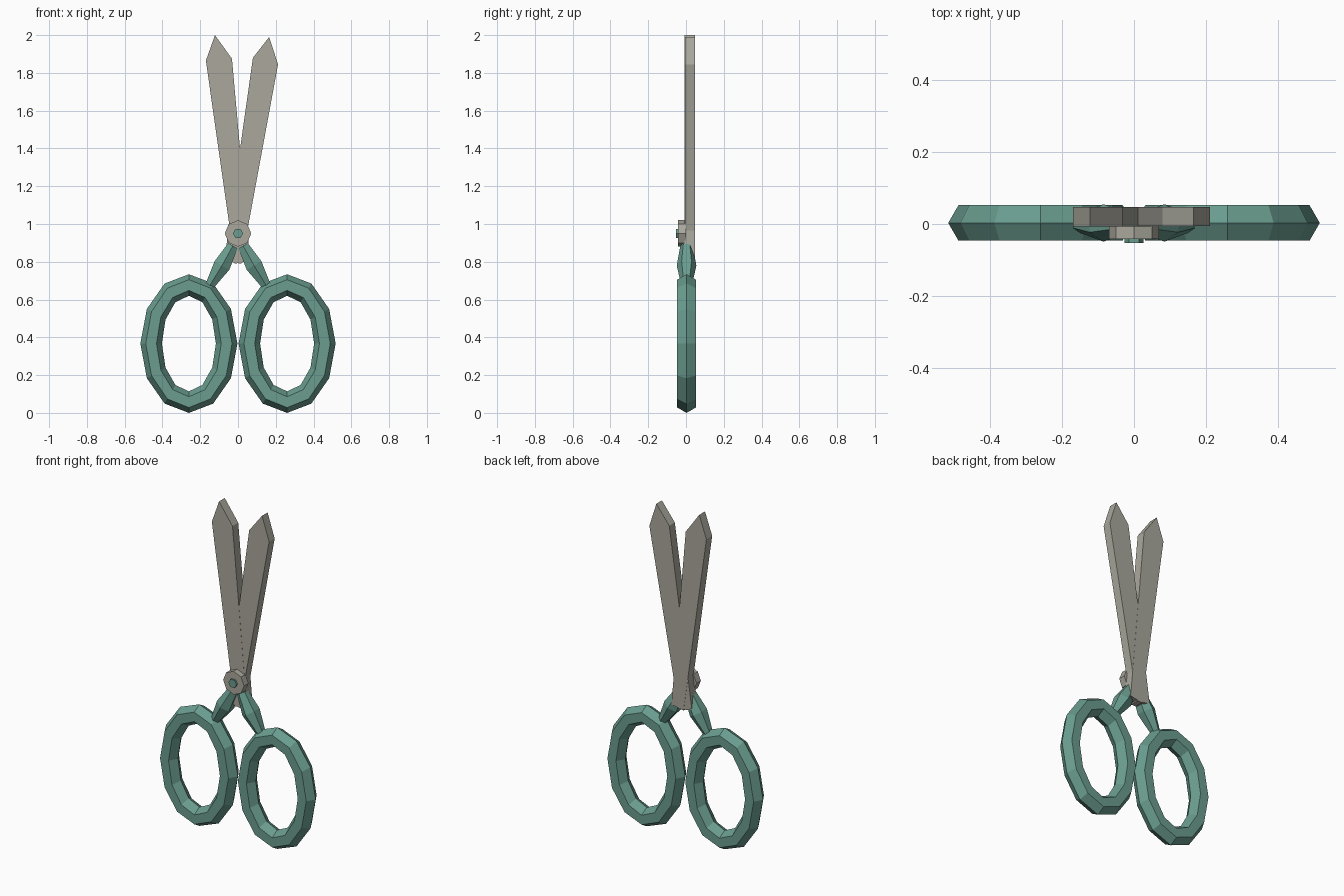
import bpy, bmesh, math
from mathutils import Vector

cube = bpy.data.objects.get("Cube")
if cube:
    bpy.data.objects.remove(cube, do_unlink=True)


def make_material(name, rgb):
    mat = bpy.data.materials.new(name)
    mat.use_nodes = True
    mat.diffuse_color = (*rgb, 1)
    bsdf = next(n for n in mat.node_tree.nodes if n.type == 'BSDF_PRINCIPLED')
    bsdf.inputs["Base Color"].default_value = (*rgb, 1)
    return mat


STEEL = make_material("warm grey steel", (0.40, 0.39, 0.335))
TEAL = make_material("muted teal", (0.145, 0.335, 0.275))


def finish(name, bm, mat):
    bmesh.ops.recalc_face_normals(bm, faces=bm.faces)
    mesh = bpy.data.meshes.new(name)
    bm.to_mesh(mesh)
    bm.free()
    mesh.materials.append(mat)
    obj = bpy.data.objects.new(name, mesh)
    bpy.context.collection.objects.link(obj)
    return obj


def loft(name, sections, mat, closed=False):
    """Skin equal-length rings of points, capped unless closed."""
    bm = bmesh.new()
    rings = [[bm.verts.new(p) for p in s] for s in sections]
    pairs = list(zip(rings, rings[1:]))
    if closed:
        pairs.append((rings[-1], rings[0]))
    else:
        bm.faces.new(rings[0])
        bm.faces.new(rings[-1])
    for a, b in pairs:
        for i in range(len(a)):
            j = (i + 1) % len(a)
            bm.faces.new((a[i], a[j], b[j], b[i]))
    return finish(name, bm, mat)


def slab(name, outline, y0, y1, mat):
    """Extrude an x-z outline along y."""
    return loft(name, [[(x, y, z) for x, z in outline] for y in (y0, y1)], mat)


def polygon(radius, sides, z):
    return [(radius * math.cos(math.tau * i / sides),
             z + radius * math.sin(math.tau * i / sides)) for i in range(sides)]


# Crossing blades: tip, shoulder, tail corners, shoulder
slab("right_blade", [(-0.122, 2.0), (-0.032, 1.875), (0.064, 0.805),
                     (-0.017, 0.79), (-0.17, 1.865)], -0.007, 0.048, STEEL)
slab("left_blade", [(0.165, 1.99), (0.212, 1.845), (0.017, 0.79),
                    (-0.073, 0.805), (0.079, 1.88)], -0.006, 0.047, STEEL)

# Pivot screw
PIVOT_Z = 0.95
slab("screw_head", polygon(0.07, 8, PIVOT_Z), -0.042, 0.0, STEEL)
slab("screw_pin", polygon(0.027, 6, PIVOT_Z), -0.053, 0.0, TEAL)


def finger_ring(name, side):
    sections = []
    for i in range(12):
        t = math.tau * i / 12
        section = []
        for k in range(6):
            a = math.tau * k / 6
            d = 0.057 * math.cos(a)
            section.append((side * 0.26 + (0.2 + d) * math.cos(t),
                            0.003 + 0.057 * math.sin(a),
                            0.367 + (0.31 + d) * math.sin(t)))
        sections.append(section)
    loft(name, sections, TEAL, closed=True)


def shank(name, side):
    # Hexagonal bar, swollen in the middle
    path = [(0.027, 0.885, 0.033), (0.085, 0.78, 0.052), (0.152, 0.67, 0.027)]
    along = Vector((side * 0.125, 0, -0.215)).normalized()
    depth = Vector((0, 1, 0))
    across = along.cross(depth)
    sections = []
    for x, z, r in path:
        centre = Vector((side * x, 0.003, z))
        sections.append([centre + r * (math.cos(math.tau * k / 6) * depth +
                                       math.sin(math.tau * k / 6) * across)
                         for k in range(6)])
    loft(name, sections, TEAL)


# Handles
for label, side in (("left", 1), ("right", -1)):
    finger_ring(label + "_finger_ring", side)
    shank(label + "_handle_shank", side)
